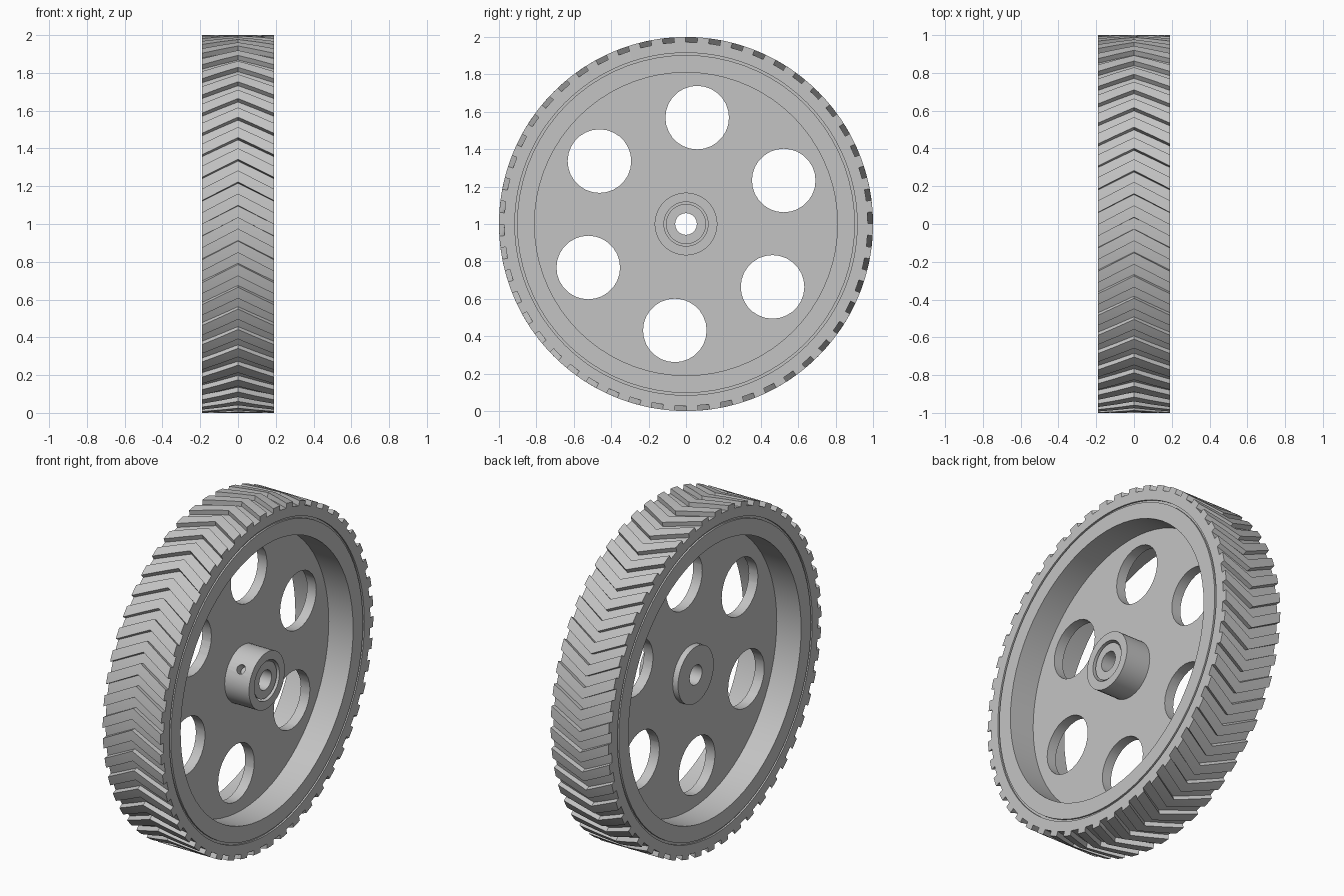
import bpy, bmesh, math
from mathutils import Matrix, Vector

if "Cube" in bpy.data.objects:
    bpy.data.objects.remove(bpy.data.objects["Cube"], do_unlink=True)

grey = bpy.data.materials.new("light_grey")
grey.use_nodes = True
grey.diffuse_color = (0.55, 0.55, 0.55, 1)
grey.node_tree.nodes["Principled BSDF"].inputs["Base Color"].default_value = (0.55, 0.55, 0.55, 1)

HALF_W = 0.19            # half the wheel width
LUGS = 50                # tread blocks round the tyre
HOLE_ANGLES = [math.radians(24 + 60 * i) for i in range(6)]


def polar(x, r, a):
    """Point on the wheel: x along the axle, angle from +y towards +z."""
    return Vector((x, r * math.cos(a), 1 + r * math.sin(a)))


def skin(name, rows):
    """Closed surface through rows of points, joined in both directions."""
    bm = bmesh.new()
    grid = [[bm.verts.new(p) for p in row] for row in rows]
    n, m = len(grid), len(grid[0])
    for i in range(n):
        for j in range(m):
            k, l = (i + 1) % n, (j + 1) % m
            bm.faces.new((grid[i][j], grid[i][l], grid[k][l], grid[k][j]))
    bmesh.ops.remove_doubles(bm, verts=bm.verts, dist=1e-5)
    return finish(name, bm)


def finish(name, bm):
    bmesh.ops.recalc_face_normals(bm, faces=bm.faces)
    mesh = bpy.data.meshes.new(name)
    bm.to_mesh(mesh)
    bm.free()
    mesh.materials.append(grey)
    obj = bpy.data.objects.new(name, mesh)
    bpy.context.collection.objects.link(obj)
    return obj


def lathe(name, profile, steps):
    """Spin a closed (x, radius) profile round the axle."""
    return skin(name, [[polar(x, r, 2 * math.pi * s / steps) for s in range(steps)]
                       for x, r in profile])


def select(obj):
    bpy.ops.object.select_all(action='DESELECT')
    obj.select_set(True)
    bpy.context.view_layer.objects.active = obj


def cut(obj, name, radius, depth, sides, places):
    """Cut round holes; each place is a (centre, direction) pair."""
    bm = bmesh.new()
    for centre, direction in places:
        turn = direction.to_track_quat('Z', 'Y').to_matrix().to_4x4()
        bmesh.ops.create_cone(bm, cap_ends=True, segments=sides, radius1=radius,
                              radius2=radius, depth=depth,
                              matrix=Matrix.Translation(centre) @ turn)
    cutter = finish(name, bm)
    cutter.hide_render = True
    mod = obj.modifiers.new("holes", 'BOOLEAN')
    mod.operation = 'DIFFERENCE'
    mod.solver = 'EXACT'
    mod.object = cutter
    select(obj)
    bpy.ops.object.modifier_apply(modifier=mod.name)
    bpy.data.objects.remove(cutter, do_unlink=True)


def smooth(obj):
    select(obj)
    bpy.ops.object.shade_smooth_by_angle(angle=math.radians(30))


# Tyre with chevron lugs: a toothed outline, swept across the width in a V
TOP, FLOOR, INNER = 1.0, 0.972, 0.915
pitch = 2 * math.pi / LUGS
start = math.pi / 2 - 0.03 + pitch / 4       # first lug begins beside the top groove
teeth = []
for i in range(LUGS):
    a = start + i * pitch
    teeth += [(a, TOP), (a + pitch / 4, TOP), (a + pitch / 2, TOP),
              (a + pitch / 2, FLOOR), (a + pitch * 3 / 4, FLOOR), (a + pitch, FLOOR)]


def tyre_row(x, radius=None):
    lag = 0.1 * (abs(x) / HALF_W - 1)        # the V leads at mid width
    return [polar(x, radius or r, a + lag) for a, r in teeth]


rows = [tyre_row(-HALF_W, INNER)]
rows += [tyre_row(HALF_W * t) for t in (-1, -0.5, 0, 0.5, 1)]
rows.append(tyre_row(HALF_W, INNER))
tyre = skin("tyre", rows)
smooth(tyre)

# Rim and web: one half profile, mirrored; a fine groove separates rim and tyre
half = [(0.03, 0.10), (0.03, 0.81), (HALF_W, 0.81), (HALF_W, 0.903), (0.18, 0.903), (0.18, 0.918)]
rim = lathe("rim_and_web", half + [(-x, r) for x, r in reversed(half)], 72)
cut(rim, "web_hole_cutter", 0.17, 0.3, 28,
    [(polar(0, 0.572, a), Vector((1, 0, 0))) for a in HOLE_ANGLES])
smooth(rim)

# Hub: long boss on the left, short one on the right, ring groove in the long end
hub = lathe("hub", [(-0.065, 0.058), (-0.065, 0.168), (HALF_W, 0.168), (HALF_W, 0.118),
                    (0.08, 0.118), (0.08, 0.107), (0.18, 0.107), (0.18, 0.058)], 40)

# Set screw hole through the side of the long boss
a = HOLE_ANGLES[2]
cut(hub, "screw_hole_cutter", 0.027, 0.08, 16,
    [(polar(0.115, 0.152, a), Vector((0, math.cos(a), math.sin(a))))])
smooth(hub)
